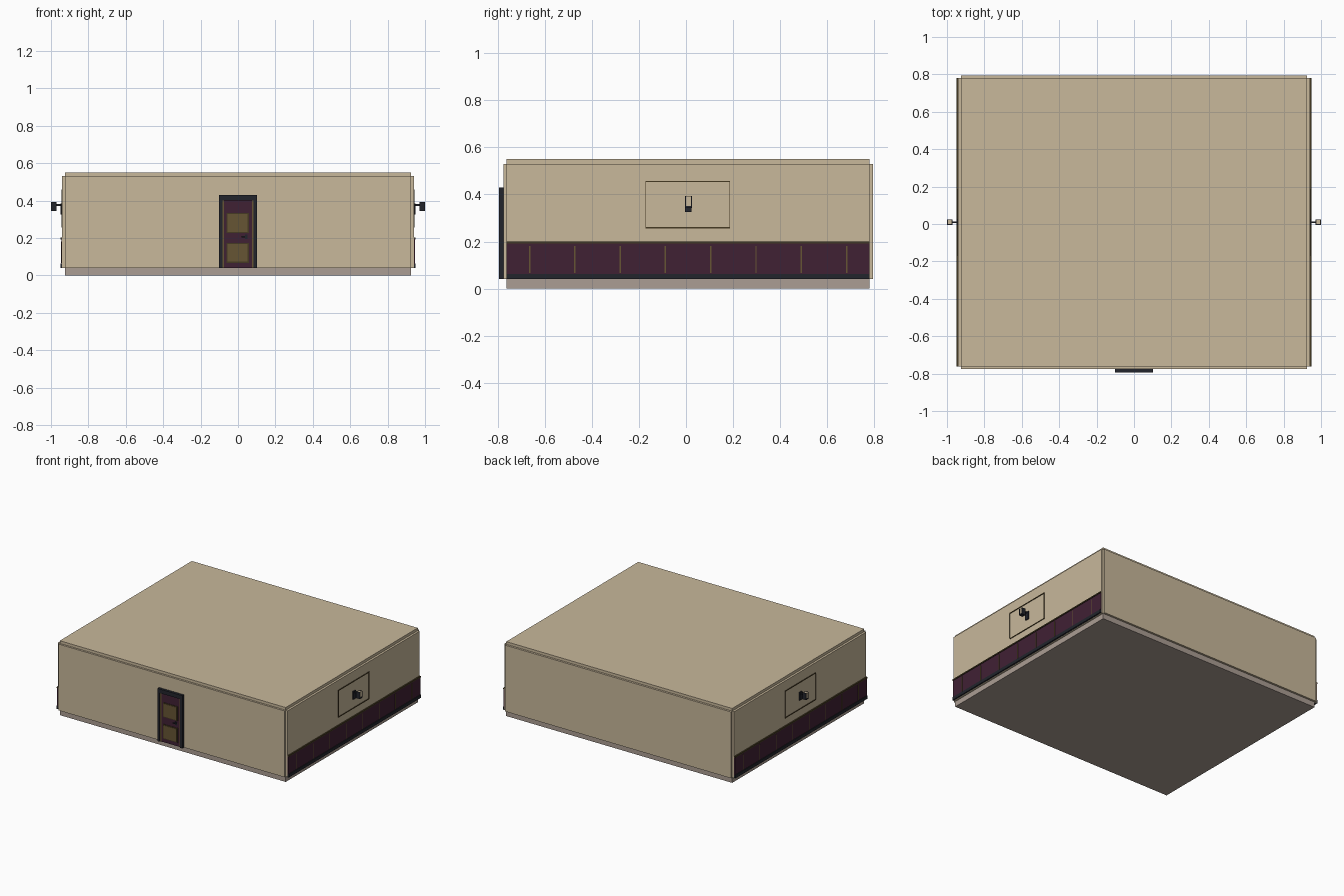
import bpy

if "Cube" in bpy.data.objects:
    bpy.data.objects.remove(bpy.data.objects["Cube"])


def material(name, rgb):
    m = bpy.data.materials.new(name)
    m.diffuse_color = (*rgb, 1)
    m.use_nodes = True
    m.node_tree.nodes["Principled BSDF"].inputs["Base Color"].default_value = m.diffuse_color
    return m


PLASTER = material("tan plaster", (0.578, 0.479, 0.328))
STONE = material("grey floor", (0.407, 0.337, 0.292))
PLUM = material("plum panel", (0.051, 0.015, 0.034))
GOLD = material("dull gold", (0.133, 0.089, 0.034))
BRONZE = material("dark bronze", (0.06, 0.042, 0.016))
SLATE = material("dark slate", (0.016, 0.018, 0.025))


def box(name, x, y, z, mat):
    """Box from (min, max) pairs on each axis."""
    verts = [(a, b, c) for a in x for b in y for c in z]
    faces = [(0, 1, 3, 2), (4, 6, 7, 5), (0, 4, 5, 1),
             (2, 3, 7, 6), (0, 2, 6, 4), (1, 5, 7, 3)]
    me = bpy.data.meshes.new(name)
    me.from_pydata(verts, [], faces)
    me.materials.append(mat)
    ob = bpy.data.objects.new(name, me)
    bpy.context.collection.objects.link(ob)
    return ob


def both_sides(name, x, y, z, mat):
    """Box on the right wall, mirrored onto the left wall."""
    ob = box(name, x, y, z, mat)
    ob.modifiers.new("mirror", 'MIRROR').use_axis[0] = True
    return ob


W = 0.924                    # inner half width
Y0, Y1 = -0.762, 0.78        # inner front and back
YC = 0.01                    # room centre
ZF, ZW = 0.04, 0.53          # floor top and wall top

# Shell
box("floor", (-W, W), (Y0, Y1), (0, ZF), STONE)
box("ceiling", (-W, W), (Y0, Y1), (ZW, 0.55), PLASTER)
box("back_wall", (-W, W), (Y1, 0.795), (ZF, ZW), PLASTER)
both_sides("side_wall", (W, 0.94), (Y0, Y1), (ZF, ZW), PLASTER)
both_sides("front_wall", (0.098, W), (-0.776, Y0), (ZF, ZW), PLASTER)
box("wall_over_door", (-0.098, 0.098), (-0.776, Y0), (0.42, ZW), PLASTER)

# Door frame and leaf
both_sides("door_post", (0.084, 0.101), (-0.795, Y0), (ZF, 0.40), SLATE)
box("door_head", (-0.101, 0.101), (-0.795, Y0), (0.40, 0.43), SLATE)
both_sides("door_jamb", (0.075, 0.084), (-0.789, Y0), (ZF, 0.40), GOLD)
box("door_leaf", (-0.075, 0.075), (-0.785, Y0), (ZF, 0.40), PLUM)
for label, z in (("lower", (0.067, 0.174)), ("upper", (0.227, 0.334))):
    box(label + "_door_panel_rim", (-0.061, 0.058), (-0.788, -0.784), z, BRONZE)
    box(label + "_door_panel", (-0.055, 0.052), (-0.790, -0.784),
        (z[0] + 0.006, z[1] - 0.006), GOLD)
box("handle_plate", (0.038, 0.052), (-0.789, -0.784), (0.194, 0.218), SLATE)
box("handle_lever", (0.02, 0.048), (-0.795, -0.788), (0.203, 0.210), SLATE)

# Wainscot on both side walls
both_sides("wainscot", (0.938, 0.945), (Y0, Y1), (0.06, 0.193), PLUM)
both_sides("skirting", (0.938, 0.95), (Y0, Y1), (ZF, 0.063), SLATE)
both_sides("chair_rail", (0.938, 0.95), (Y0, Y1), (0.192, 0.201), BRONZE)
for i in range(8):
    y = -0.665 + i * 0.1925
    both_sides("wainscot_strip", (0.944, 0.9475), (y - 0.003, y + 0.003),
               (0.066, 0.18), GOLD)

# Thin moulding outline on the upper wall
for z in (0.258, 0.455):
    both_sides("moulding_bar", (0.939, 0.944), (-0.172, 0.186),
               (z - 0.003, z + 0.003), BRONZE)
for y in (-0.171, 0.185):
    both_sides("moulding_upright", (0.939, 0.944), (y - 0.001, y + 0.001),
               (0.258, 0.455), BRONZE)

# Wall lamps
both_sides("lamp_plate", (0.939, 0.948), (YC - 0.014, YC + 0.014),
           (0.325, 0.385), SLATE)
both_sides("lamp_arm", (0.945, 0.972), (YC - 0.004, YC + 0.004),
           (0.372, 0.382), SLATE)
both_sides("lamp_base", (0.97, 1.0), (YC - 0.015, YC + 0.015),
           (0.343, 0.352), SLATE)
both_sides("lamp_shade", (0.972, 0.998), (YC - 0.011, YC + 0.011),
           (0.352, 0.391), PLASTER)
for s in (-1, 1):
    y = sorted((YC + s * 0.011, YC + s * 0.015))
    both_sides("lamp_cheek", (0.97, 1.0), y, (0.352, 0.393), SLATE)
